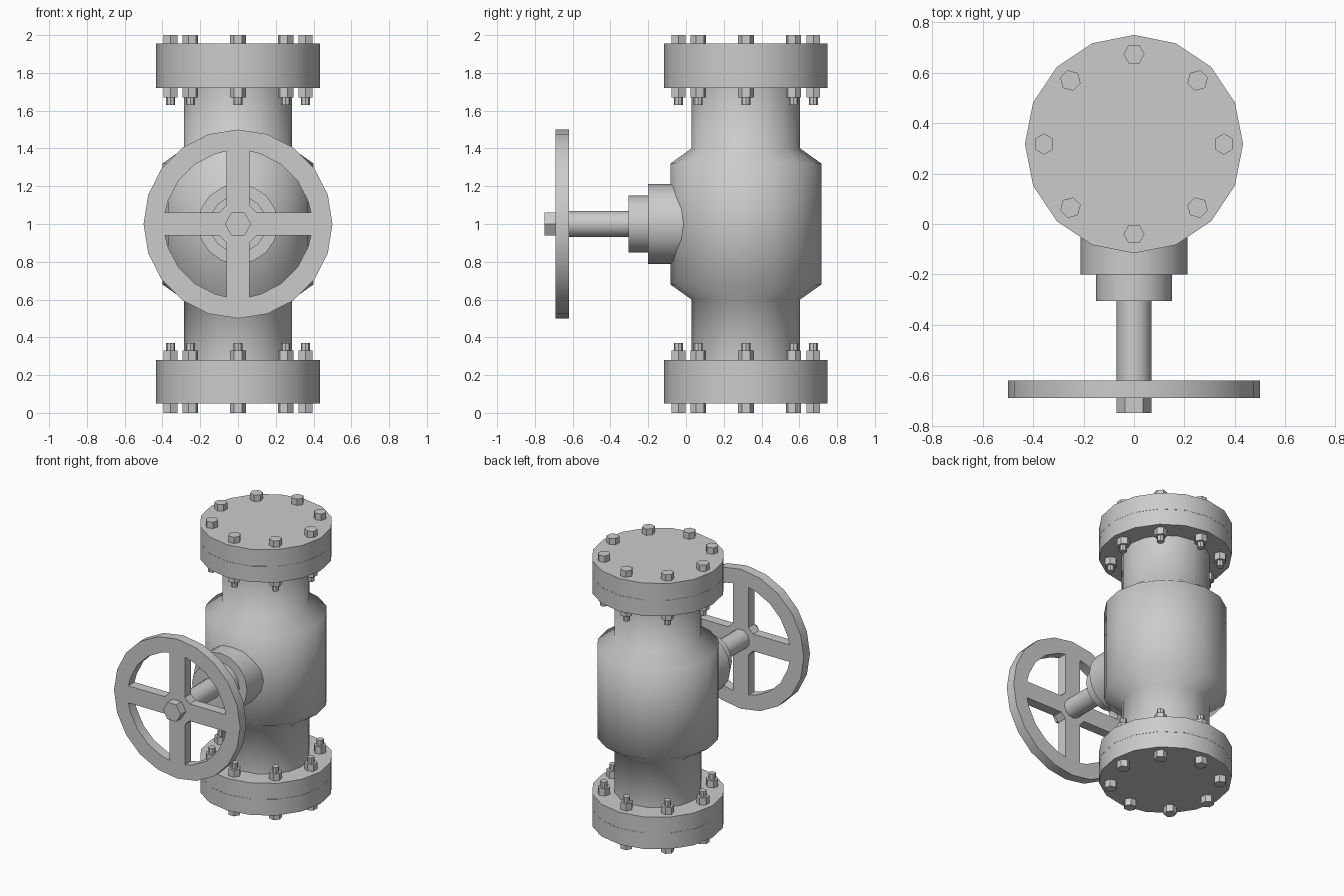
import bpy, bmesh
from math import cos, sin, pi, radians
from mathutils import Matrix

if "Cube" in bpy.data.objects:
    bpy.data.objects.remove(bpy.data.objects["Cube"])

CY = 0.317                                   # y of the vertical pipe axis
PIPE = Matrix.Translation((0, CY, 0))
STEM = Matrix.Translation((0, 0, 1)) @ Matrix.Rotation(pi / 2, 4, 'X')  # local z -> -y


def finish(ob, angle=30):
    bpy.ops.object.select_all(action='DESELECT')
    ob.select_set(True)
    bpy.context.view_layer.objects.active = ob
    bpy.ops.object.shade_smooth_by_angle(angle=radians(angle))


def lathe_into(bm, profile, sides, matrix, turn=0.0):
    """Closed solid of revolution around local z from (radius, height) points."""
    rings = []
    for r, z in profile:
        rings.append([bm.verts.new(matrix @ Matrix.Rotation(turn + 2 * pi * i / sides, 4, 'Z')
                                   @ Matrix.Translation((r, 0, z)).to_translation())
                      for i in range(sides)])
    for a, b in zip(rings, rings[1:]):
        for i in range(sides):
            j = (i + 1) % sides
            bm.faces.new((a[i], a[j], b[j], b[i]))
    bm.faces.new(rings[0][::-1])
    bm.faces.new(rings[-1])


def make(name, bm, angle=30):
    bmesh.ops.recalc_face_normals(bm, faces=bm.faces)
    me = bpy.data.meshes.new(name)
    bm.to_mesh(me)
    bm.free()
    ob = bpy.data.objects.new(name, me)
    bpy.context.collection.objects.link(ob)
    finish(ob, angle)
    return ob


def lathe(name, profile, sides, matrix, angle=30):
    bm = bmesh.new()
    lathe_into(bm, profile, sides, matrix)
    return make(name, bm, angle)


# Valve body with necks and pipe flanges, symmetric about z = 1
lower = [(0.433, 0.166), (0.433, 0.28), (0.287, 0.28), (0.287, 0.60), (0.40, 0.68)]
lathe("valve_body", lower + [(r, 2 - z) for r, z in reversed(lower)], 16, PIPE, 60)

# Blind cover flanges
lathe("bottom_cover", [(0.433, 0.05), (0.433, 0.165)], 16, PIPE)
lathe("top_cover", [(0.433, 1.835), (0.433, 1.955)], 16, PIPE)

# Bolts: hex head, hex nut and stud, eight around each flange
for name, flip in (("bottom_bolts", 1), ("top_bolts", -1)):
    bm = bmesh.new()
    mirror = Matrix.Translation((0, 0, 1)) @ Matrix.Diagonal((1, 1, flip, 1)) @ Matrix.Translation((0, 0, -1))
    for k in range(8):
        m = mirror @ PIPE @ Matrix.Rotation(k * pi / 4, 4, 'Z') @ Matrix.Translation((0.357, 0, 0))
        lathe_into(bm, [(0.042, 0), (0.042, 0.055)], 6, m, pi / 6)
        lathe_into(bm, [(0.042, 0.275), (0.042, 0.33)], 6, m, pi / 6)
        lathe_into(bm, [(0.024, 0.05), (0.024, 0.37)], 8, m)
    make(name, bm)

# Bonnet, gland, stem and hex stem nut along -y
lathe("bonnet", [(0.212, -0.15), (0.212, 0.20), (0.151, 0.20), (0.151, 0.305)], 16, STEM)
lathe("stem", [(0.069, 0.25), (0.069, 0.66)], 16, STEM)
lathe("stem_nut", [(0.07, 0.64), (0.07, 0.75)], 6, STEM)

# Handwheel: 20-sided rim with four cut-outs that leave a cross of spokes
w, hub, rin = 0.061, 0.098, 0.39
hole = [(hub, w), (0.386, w)] + [(rin * cos(a * pi / 10), rin * sin(a * pi / 10)) for a in range(1, 5)]
hole += [(w, 0.386), (w, hub)]
outlines = [[(0.5 * cos(a * pi / 10), 0.5 * sin(a * pi / 10)) for a in range(20)]]
for q in range(4):
    c, s = round(cos(q * pi / 2)), round(sin(q * pi / 2))
    outlines.append([(c * x - s * y, s * x + c * y) for x, y in hole])
cu = bpy.data.curves.new("handwheel", 'CURVE')
cu.dimensions, cu.fill_mode, cu.extrude = '2D', 'BOTH', 0.035
for pts in outlines:
    sp = cu.splines.new('POLY')
    sp.points.add(len(pts) - 1)
    for p, (x, y) in zip(sp.points, pts):
        p.co = (x, y, 0, 1)
    sp.use_cyclic_u = True
wheel = bpy.data.objects.new("handwheel", cu)
bpy.context.collection.objects.link(wheel)
wheel.matrix_world = STEM @ Matrix.Translation((0, 0, 0.655))
bpy.ops.object.select_all(action='DESELECT')
wheel.select_set(True)
bpy.context.view_layer.objects.active = wheel
bpy.ops.object.convert(target='MESH')
finish(bpy.context.view_layer.objects.active)
